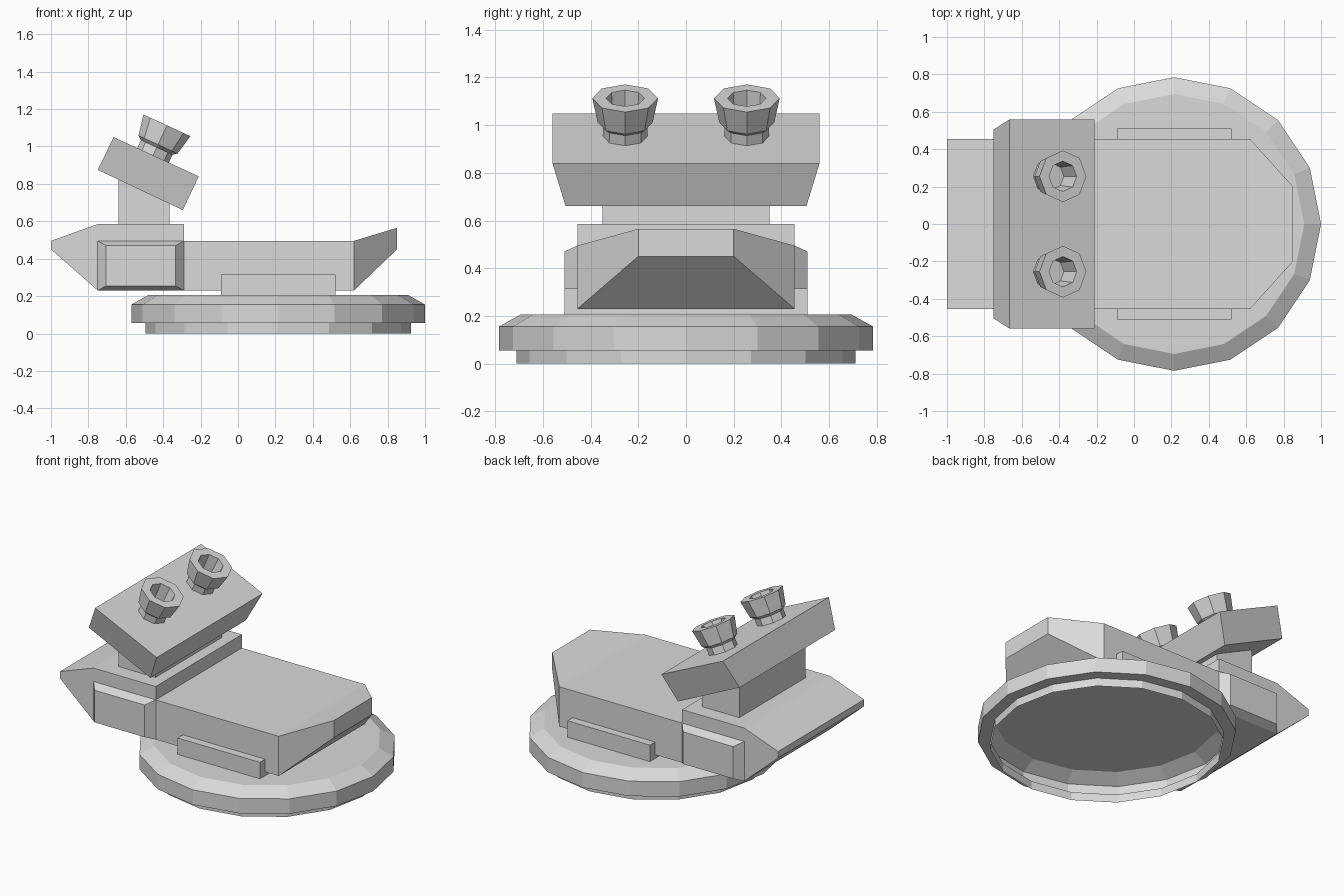
import bpy, bmesh
from math import pi, cos, sin, atan2
from mathutils import Matrix, Vector

default = bpy.data.objects.get("Cube")
if default:
    bpy.data.objects.remove(default, do_unlink=True)

grey = bpy.data.materials.new("plain_grey")
grey.use_nodes = True
grey.diffuse_color = (0.7, 0.7, 0.7, 1)
grey.node_tree.nodes["Principled BSDF"].inputs["Base Color"].default_value = (0.7, 0.7, 0.7, 1)


def loft(name, rings, caps=(True, True), matrix=Matrix()):
    """Skin a list of equal-length vertex rings, optionally capping each end."""
    bm = bmesh.new()
    loops = [[bm.verts.new(matrix @ Vector(p)) for p in ring] for ring in rings]
    for a, b in zip(loops, loops[1:]):
        for i in range(len(a)):
            j = (i + 1) % len(a)
            bm.faces.new((a[i], a[j], b[j], b[i]))
    if caps[0]:
        bm.faces.new(loops[0][::-1])
    if caps[1]:
        bm.faces.new(loops[-1])
    bmesh.ops.recalc_face_normals(bm, faces=bm.faces)
    mesh = bpy.data.meshes.new(name)
    bm.to_mesh(mesh)
    bm.free()
    mesh.materials.append(grey)
    obj = bpy.data.objects.new(name, mesh)
    bpy.context.collection.objects.link(obj)
    return obj


def section_x(x, half, low, high):
    return [(x, -half, low), (x, half, low), (x, half, high), (x, -half, high)]


def section_y(y, x0, x1, low, high):
    return [(x0, y, low), (x1, y, low), (x1, y, high), (x0, y, high)]


def turned(name, profile, sides, caps, matrix):
    rings = [[(r * cos(2 * pi * i / sides), r * sin(2 * pi * i / sides), z)
              for i in range(sides)] for r, z in profile]
    return loft(name, rings, caps, matrix)


# Hollow round base, open underneath
turned("round_base",
       [(0.71, 0), (0.71, 0.055), (0.785, 0.055), (0.785, 0.155), (0.695, 0.205)],
       16, (False, True), Matrix.Translation((0.215, 0, 0)))

# Cross bar joining the base to the deck
loft("cross_bar", [section_y(y, -0.09, 0.52, 0.205, 0.315) for y in (-0.51, 0.51)])

# Deck with narrowed, raised nose
loft("deck", [section_x(-0.29, 0.455, 0.23, 0.495),
              section_x(0.62, 0.455, 0.23, 0.495),
              section_x(0.85, 0.2, 0.45, 0.565)])

# Rear block with wedge tail
loft("rear_block", [section_x(-1.0, 0.455, 0.45, 0.495),
                    section_x(-0.75, 0.455, 0.23, 0.585),
                    section_x(-0.29, 0.455, 0.23, 0.585)])

# Bevelled pads on both sides of the rear block
for side, s in (("left", 1), ("right", -1)):
    loft(side + "_side_pad", [section_y(0.455 * s, -0.75, -0.29, 0.23, 0.495),
                              section_y(0.51 * s, -0.705, -0.335, 0.255, 0.47)])

# Neck, cut to the slope of the head
neck = [(-0.64, 0.58), (-0.365, 0.58), (-0.365, 0.71), (-0.64, 0.84)]
loft("neck", [[(x, y, z) for x, z in neck] for y in (-0.35, 0.35)])

# Tilted head, wider across its top
head_top = [(-0.665, 1.05), (-0.21, 0.84)]
head_bottom = [(-0.75, 0.875), (-0.295, 0.66)]


def slab(edge, half):
    (xa, za), (xb, zb) = edge
    return [(xa, -half, za), (xb, -half, zb), (xb, half, zb), (xa, half, za)]


loft("head", [slab(head_bottom, 0.505), slab(head_top, 0.56)])

# Pair of flared hollow sockets standing square to the head
tilt = atan2(0.21, 0.455)
socket = [(0.093, -0.185), (0.093, -0.13), (0.115, -0.113), (0.138, 0),
          (0.081, 0), (0.07, -0.14)]
for side, s in (("left", 1), ("right", -1)):
    place = Matrix.Translation((-0.38, 0.255 * s, 1.113)) @ Matrix.Rotation(tilt, 4, "Y")
    turned(side + "_socket", socket, 8, (True, True), place)
